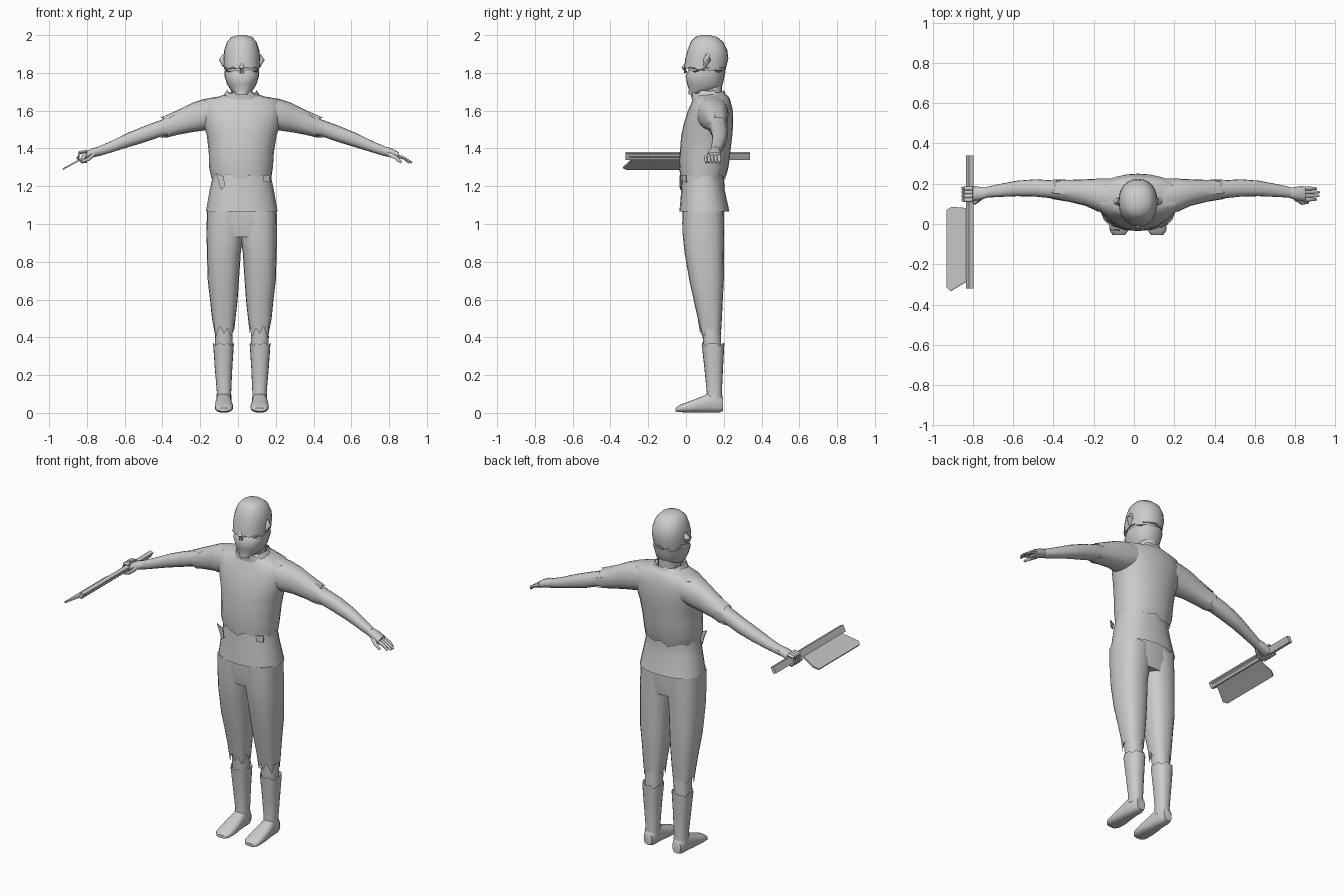
import bpy, bmesh, math
from mathutils import Vector

CX = 0.02  # body centre line

grey = bpy.data.materials.new("light grey")
grey.diffuse_color = (0.6, 0.6, 0.6, 1)


def finish(name, bm, angle=50, thin=0.0):
    bmesh.ops.recalc_face_normals(bm, faces=bm.faces)
    me = bpy.data.meshes.new(name)
    bm.to_mesh(me)
    bm.free()
    me.materials.append(grey)
    ob = bpy.data.objects.new(name, me)
    bpy.context.collection.objects.link(ob)
    if thin:
        m = ob.modifiers.new("cloth", 'SOLIDIFY')
        m.thickness = thin
    bpy.ops.object.select_all(action='DESELECT')
    ob.select_set(True)
    bpy.context.view_layer.objects.active = ob
    if angle:
        bpy.ops.object.shade_smooth_by_angle(angle=math.radians(angle))
    return ob


def loft(name, rings, axis='z', n=20, power=2.3, side=1, caps=(True, True),
         ragged=0.0, angle=50, thin=0.0):
    """Rings are (position, a0, a1, b0, b1): bounds on the two other axes.
    side=-1 mirrors across the body; ragged tears the last ring's edge."""
    bm = bmesh.new()
    loops = []
    for k, (t, a0, a1, b0, b1) in enumerate(rings):
        loop = []
        for i in range(n):
            th = 2 * math.pi * i / n
            c, s = math.cos(th), math.sin(th)
            a = (a0 + a1) / 2 + (a1 - a0) / 2 * math.copysign(abs(c) ** (2 / power), c)
            b = (b0 + b1) / 2 + (b1 - b0) / 2 * math.copysign(abs(s) ** (2 / power), s)
            tt = t
            if ragged and k == len(rings) - 1:
                tt += ragged * (math.sin(i * 2.4) + 0.6 * math.sin(i * 5.1 + 1))
            p = {'z': (a, b, tt), 'x': (tt, a, b), 'y': (a, tt, b)}[axis]
            x = p[0] if side == 1 else 2 * CX - p[0]
            loop.append(bm.verts.new((x, p[1], p[2])))
        loops.append(loop)
    for l0, l1 in zip(loops, loops[1:]):
        for i in range(n):
            j = (i + 1) % n
            bm.faces.new((l0[i], l0[j], l1[j], l1[i]))
    if caps[0]:
        bm.faces.new(loops[0])
    if caps[1]:
        bm.faces.new(loops[-1])
    return finish(name, bm, angle, thin)


def tube(name, points, radii, n=8):
    """Tapered round limb through a few points."""
    bm = bmesh.new()
    pts = [Vector(p) for p in points]
    loops = []
    for k, p in enumerate(pts):
        d = (pts[min(k + 1, len(pts) - 1)] - pts[max(k - 1, 0)]).normalized()
        q = d.to_track_quat('Z', 'Y')
        loops.append([bm.verts.new(p + q @ Vector((radii[k] * math.cos(2 * math.pi * i / n),
                      radii[k] * math.sin(2 * math.pi * i / n), 0))) for i in range(n)])
    for l0, l1 in zip(loops, loops[1:]):
        for i in range(n):
            j = (i + 1) % n
            bm.faces.new((l0[i], l0[j], l1[j], l1[i]))
    bm.faces.new(loops[0])
    bm.faces.new(loops[-1])
    return finish(name, bm, 60)


def plate(name, outline, depth):
    """Flat outline extruded by the depth vector."""
    bm = bmesh.new()
    f = bm.faces.new([bm.verts.new(p) for p in outline])
    r = bmesh.ops.extrude_face_region(bm, geom=[f])
    bmesh.ops.translate(bm, vec=depth, verts=[v for v in r['geom'] if isinstance(v, bmesh.types.BMVert)])
    return finish(name, bm, 0)


# Under-tunic: waist flaring to an open hem
loft("under_tunic", [(1.36, -0.13, 0.17, -0.01, 0.21), (1.25, -0.135, 0.175, -0.022, 0.20),
                     (1.18, -0.15, 0.19, -0.025, 0.205), (1.065, -0.17, 0.21, -0.035, 0.23)],
     caps=(True, False))

# Shirt with torn hem, and shoulders closing into the neck
loft("shirt", [(1.695, -0.045, 0.085, 0.05, 0.20), (1.675, -0.10, 0.14, 0.04, 0.225),
               (1.655, -0.185, 0.225, 0.035, 0.235), (1.60, -0.20, 0.24, 0.01, 0.248),
               (1.53, -0.185, 0.225, -0.012, 0.25), (1.47, -0.165, 0.205, -0.025, 0.245),
               (1.38, -0.155, 0.19, -0.033, 0.235), (1.30, -0.153, 0.185, -0.035, 0.225),
               (1.25, -0.14, 0.178, -0.03, 0.21)],
     n=24, power=2.15, caps=(False, False), ragged=0.012)
loft("collar", [(1.66, -0.09, 0.13, 0.03, 0.22), (1.70, -0.06, 0.10, 0.025, 0.205)],
     caps=(False, False), ragged=0.010)

# Hanging scraps of cloth at the shirt hem
plate("hem_scrap", [(-0.12, -0.03, 1.27), (-0.075, -0.035, 1.25), (-0.07, -0.035, 1.20),
                    (-0.09, -0.03, 1.18), (-0.10, -0.03, 1.22)], (0, 0.006, 0))
plate("hem_scrap", [(0.13, -0.02, 1.26), (0.17, 0.0, 1.26), (0.165, 0.0, 1.22),
                    (0.135, -0.02, 1.225)], (0, 0.006, 0))

# Head: neck, jaw wrap, recessed face and domed cap
loft("neck", [(1.64, -0.035, 0.075, 0.07, 0.19), (1.78, -0.04, 0.08, 0.05, 0.19)])
loft("jaw_wrap", [(1.685, -0.012, 0.052, 0.012, 0.08), (1.71, -0.04, 0.08, 0.015, 0.17),
                  (1.74, -0.058, 0.098, 0.006, 0.195), (1.785, -0.072, 0.112, -0.003, 0.205),
                  (1.81, -0.072, 0.112, 0.015, 0.21)], ragged=0.006)
loft("face", [(1.74, -0.055, 0.095, 0.02, 0.19), (1.86, -0.07, 0.11, 0.01, 0.21)])
loft("cap", [(2.0, 0.0, 0.04, 0.08, 0.125), (1.99, -0.035, 0.075, 0.05, 0.165),
             (1.965, -0.058, 0.098, 0.025, 0.197), (1.92, -0.073, 0.113, 0.008, 0.219),
             (1.875, -0.077, 0.117, -0.004, 0.224), (1.825, -0.074, 0.114, -0.012, 0.213)],
     n=24, power=2.2, ragged=0.007)
tube("nose", [(CX, 0.01, 1.86), (CX, -0.012, 1.825), (CX, 0.0, 1.80)], [0.008, 0.014, 0.012], 6)
for s in (-1, 1):
    tube("ear", [(CX + s * 0.09, 0.115, 1.895), (CX + s * 0.102, 0.112, 1.87),
                 (CX + s * 0.092, 0.10, 1.835)], [0.012, 0.02, 0.009], 8)

# Trouser seat
loft("trouser_seat", [(1.10, -0.155, 0.195, -0.018, 0.20), (1.0, -0.163, 0.203, -0.02, 0.202),
                      (0.93, -0.15, 0.19, -0.008, 0.195)], power=2.6)

for s in (-1, 1):
    # Trouser leg with torn cuff, shin and wrapped boot
    loft("trouser_leg", [(1.07, 0.0, 0.205, -0.02, 0.20), (0.95, 0.01, 0.206, -0.018, 0.202),
                         (0.85, 0.025, 0.205, -0.008, 0.20), (0.70, 0.035, 0.20, 0.018, 0.20),
                         (0.60, 0.042, 0.188, 0.04, 0.195), (0.50, 0.053, 0.178, 0.062, 0.19),
                         (0.43, 0.062, 0.167, 0.075, 0.186)],
         side=s, caps=(True, False), ragged=0.025, power=2.4)
    loft("shin", [(0.52, 0.068, 0.16, 0.08, 0.178), (0.40, 0.068, 0.163, 0.088, 0.186),
                  (0.08, 0.08, 0.148, 0.12, 0.185)], side=s)
    loft("boot_shaft", [(0.06, 0.075, 0.155, 0.105, 0.195), (0.11, 0.076, 0.152, 0.11, 0.19),
                        (0.24, 0.07, 0.163, 0.097, 0.196), (0.365, 0.062, 0.172, 0.083, 0.203)],
         side=s, caps=(True, False), ragged=0.008)
    loft("foot", [(-0.055, 0.085, 0.145, 0.008, 0.026), (-0.035, 0.07, 0.16, 0.004, 0.042),
                  (0.02, 0.066, 0.163, 0.002, 0.062), (0.08, 0.072, 0.16, 0.002, 0.085),
                  (0.12, 0.075, 0.155, 0.002, 0.105), (0.175, 0.077, 0.152, 0.002, 0.10),
                  (0.197, 0.088, 0.142, 0.01, 0.08)], axis='y', side=s, power=2.6)

    # Short sleeve and bare arm
    loft("sleeve", [(0.14, 0.05, 0.225, 1.51, 1.675), (0.22, 0.062, 0.225, 1.495, 1.662),
                    (0.28, 0.09, 0.222, 1.487, 1.642), (0.36, 0.11, 0.219, 1.472, 1.602),
                    (0.43, 0.123, 0.222, 1.457, 1.565)],
         axis='x', side=s, caps=(True, False), ragged=0.02)
    loft("arm", [(0.34, 0.115, 0.213, 1.48, 1.60), (0.45, 0.128, 0.217, 1.462, 1.55),
                 (0.53, 0.136, 0.222, 1.434, 1.521), (0.62, 0.138, 0.215, 1.407, 1.484),
                 (0.72, 0.134, 0.196, 1.376, 1.435), (0.78, 0.13, 0.182, 1.358, 1.41)],
         axis='x', side=s, n=16)
    loft("hand_palm", [(0.77, 0.13, 0.18, 1.362, 1.412), (0.81, 0.118, 0.185, 1.352, 1.402),
                       (0.852, 0.112, 0.185, 1.338, 1.38)], axis='x', side=s, n=12)

# Open fingers on one hand
for i in range(4):
    y = 0.122 + i * 0.018
    reach = (0.905, 0.918, 0.92, 0.905)[i]
    tube("finger", [(0.84, y, 1.362), (0.88, y, 1.348), (reach, y, 1.325)], [0.011, 0.009, 0.006], 6)
tube("thumb", [(0.80, 0.13, 1.37), (0.835, 0.105, 1.352), (0.865, 0.108, 1.325)], [0.013, 0.011, 0.007], 6)

# Curled fingers around the handle
for i in range(4):
    y = 0.12 + i * 0.019
    tube("curled_finger", [(-0.80, y, 1.385), (-0.838, y, 1.378), (-0.848, y, 1.35),
                           (-0.825, y, 1.328), (-0.80, y, 1.33)], [0.01, 0.01, 0.01, 0.009, 0.007], 6)
tube("curled_thumb", [(-0.76, 0.13, 1.375), (-0.79, 0.107, 1.345), (-0.825, 0.108, 1.33)],
     [0.012, 0.011, 0.008], 6)

# Cleaver: square handle bar and a tilted blade with a notched tip
plate("cleaver_bar", [(-0.835, -0.32, 1.345), (-0.815, -0.32, 1.34), (-0.798, -0.32, 1.372),
                      (-0.818, -0.32, 1.38)], (0, 0.66, 0))
blade = [(-0.80, 0.075), (-0.84, 0.08), (-0.905, 0.085), (-0.93, 0.07),
         (-0.93, -0.315), (-0.912, -0.333), (-0.84, -0.29), (-0.80, -0.30)]
plate("cleaver_blade", [(x, y, 1.365 + (x + 0.80) * 0.55) for x, y in blade], (0.003, 0, -0.008))
